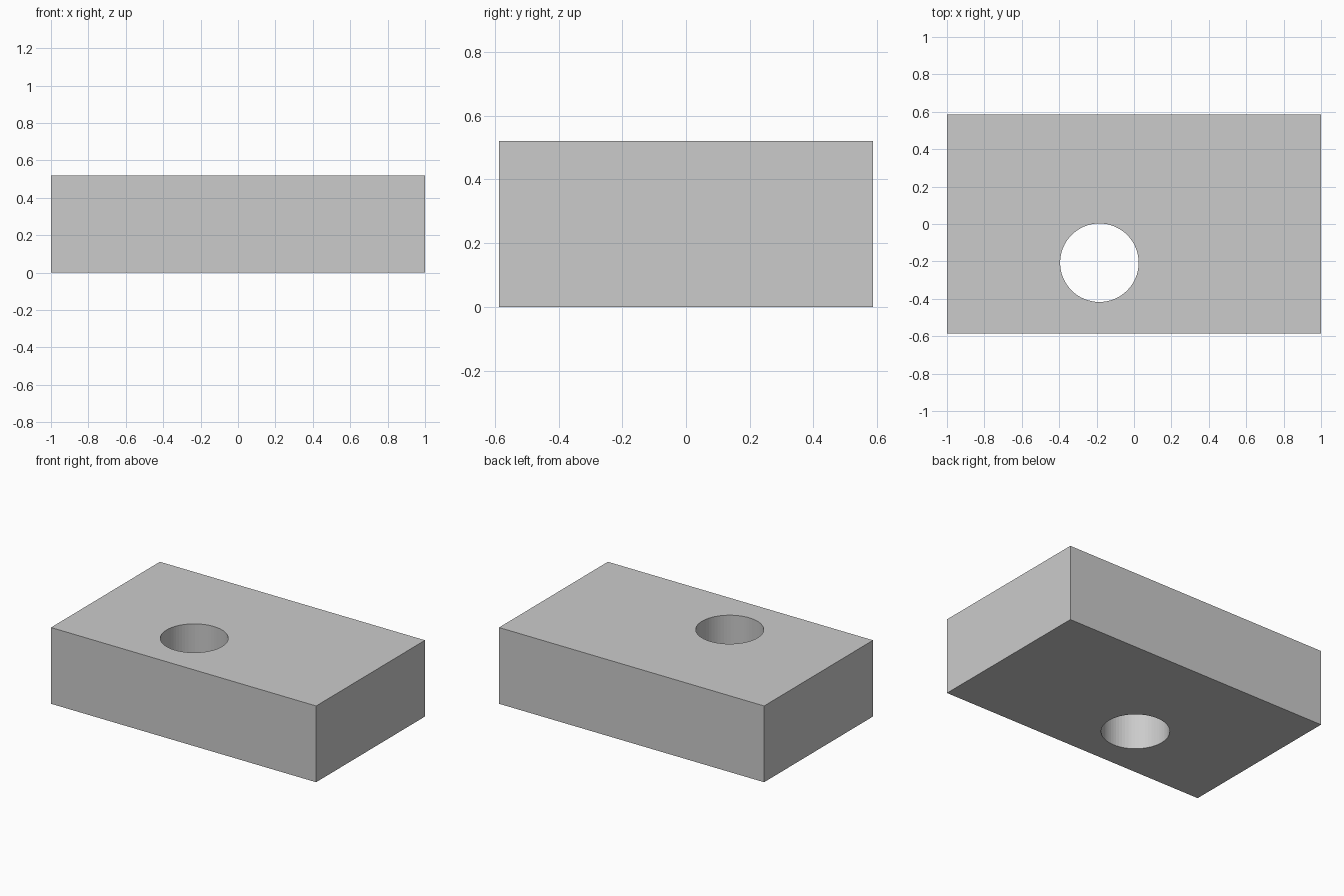
import bpy

if "Cube" in bpy.data.objects:
    bpy.data.objects.remove(bpy.data.objects["Cube"])

LENGTH, DEPTH, HEIGHT = 2.0, 1.173, 0.52
HOLE_X, HOLE_Y, HOLE_RADIUS = -0.185, -0.207, 0.21

# Rectangular block standing on the ground
bpy.ops.mesh.primitive_cube_add(size=1, location=(0, 0, HEIGHT / 2))
block = bpy.context.object
block.name = "drilled_block"
block.scale = (LENGTH, DEPTH, HEIGHT)
bpy.ops.object.transform_apply(location=True, rotation=False, scale=True)

# Cutter for the vertical through hole
bpy.ops.mesh.primitive_cylinder_add(vertices=64, radius=HOLE_RADIUS, depth=HEIGHT * 2,
                                    location=(HOLE_X, HOLE_Y, HEIGHT / 2))
cutter = bpy.context.object
cutter.name = "hole_cutter"
cutter.hide_render = True

# Drill the hole, then discard the cutter
drill = block.modifiers.new("hole", 'BOOLEAN')
drill.operation = 'DIFFERENCE'
drill.solver = 'EXACT'
drill.object = cutter
bpy.ops.object.select_all(action='DESELECT')
block.select_set(True)
bpy.context.view_layer.objects.active = block
bpy.ops.object.modifier_apply(modifier=drill.name)
bpy.data.objects.remove(cutter, do_unlink=True)
